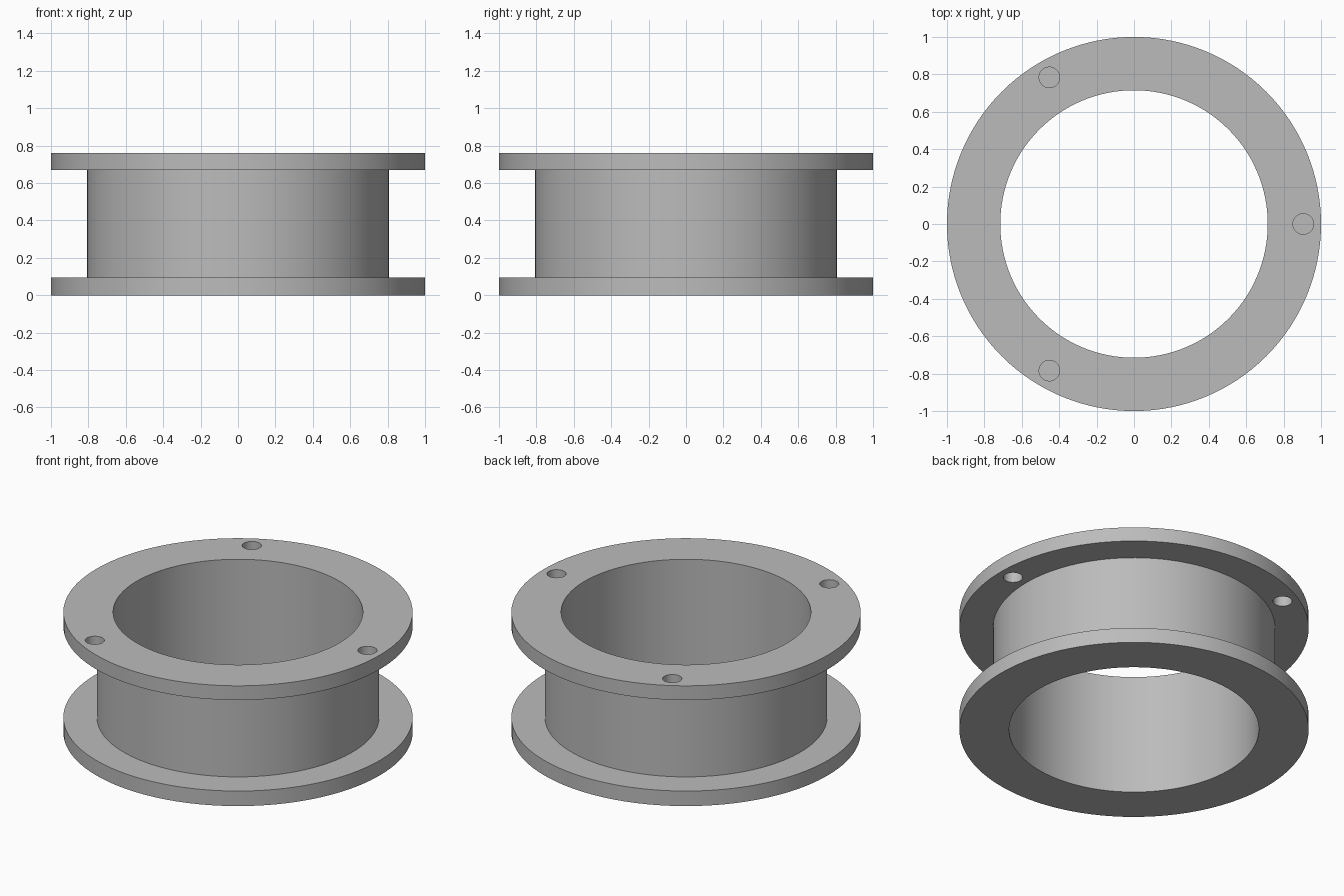
import bpy, bmesh
from math import cos, sin, tau, radians

cube = bpy.data.objects.get("Cube")
if cube:
    bpy.data.objects.remove(cube, do_unlink=True)

SEGMENTS = 128
HEIGHT, LOWER_TOP, UPPER_BASE = 0.76, 0.095, 0.67
BORE, BARREL, RIM = 0.715, 0.808, 1.0
HOLE_RADIUS, HOLE_CIRCLE, HOLE_COUNT = 0.055, 0.905, 3

grey = bpy.data.materials.new("plain grey")
grey.use_nodes = True
colour = (0.5, 0.5, 0.5, 1)
grey.diffuse_color = colour
grey.node_tree.nodes["Principled BSDF"].inputs["Base Color"].default_value = colour


def make_object(name, bm):
    bmesh.ops.recalc_face_normals(bm, faces=bm.faces)
    mesh = bpy.data.meshes.new(name)
    bm.to_mesh(mesh)
    bm.free()
    mesh.materials.append(grey)
    obj = bpy.data.objects.new(name, mesh)
    bpy.context.collection.objects.link(obj)
    return obj


def lathe(name, profile):
    """Turn a closed (radius, height) outline around z."""
    bm = bmesh.new()
    rings = [[bm.verts.new((r * cos(tau * i / SEGMENTS), r * sin(tau * i / SEGMENTS), z))
              for i in range(SEGMENTS)] for r, z in profile]
    for k, ring in enumerate(rings):
        after = rings[(k + 1) % len(rings)]
        for i in range(SEGMENTS):
            j = (i + 1) % SEGMENTS
            bm.faces.new((ring[i], ring[j], after[j], after[i]))
    return make_object(name, bm)


# Hollow barrel with a flange at each end
spool = lathe("flanged_spool", [
    (BORE, 0), (RIM, 0), (RIM, LOWER_TOP), (BARREL, LOWER_TOP),
    (BARREL, UPPER_BASE), (RIM, UPPER_BASE), (RIM, HEIGHT), (BORE, HEIGHT)])

# Bolt hole cutters, through the upper flange only
bm = bmesh.new()
for n in range(HOLE_COUNT):
    angle = tau * n / HOLE_COUNT
    made = bmesh.ops.create_cone(bm, cap_ends=True, segments=48, radius1=HOLE_RADIUS,
                                 radius2=HOLE_RADIUS, depth=0.2)
    bmesh.ops.translate(bm, verts=made["verts"], vec=(
        HOLE_CIRCLE * cos(angle), HOLE_CIRCLE * sin(angle), (UPPER_BASE + HEIGHT) / 2))
cutter = make_object("bolt_hole_cutter", bm)
cutter.hide_render = True

bpy.ops.object.select_all(action="DESELECT")
spool.select_set(True)
bpy.context.view_layer.objects.active = spool
cut = spool.modifiers.new("bolt_holes", "BOOLEAN")
cut.operation, cut.solver, cut.object = "DIFFERENCE", "EXACT", cutter
bpy.ops.object.modifier_apply(modifier=cut.name)
bpy.data.objects.remove(cutter, do_unlink=True)

# Smooth round walls, crisp rims
bpy.ops.object.shade_smooth_by_angle(angle=radians(30))
